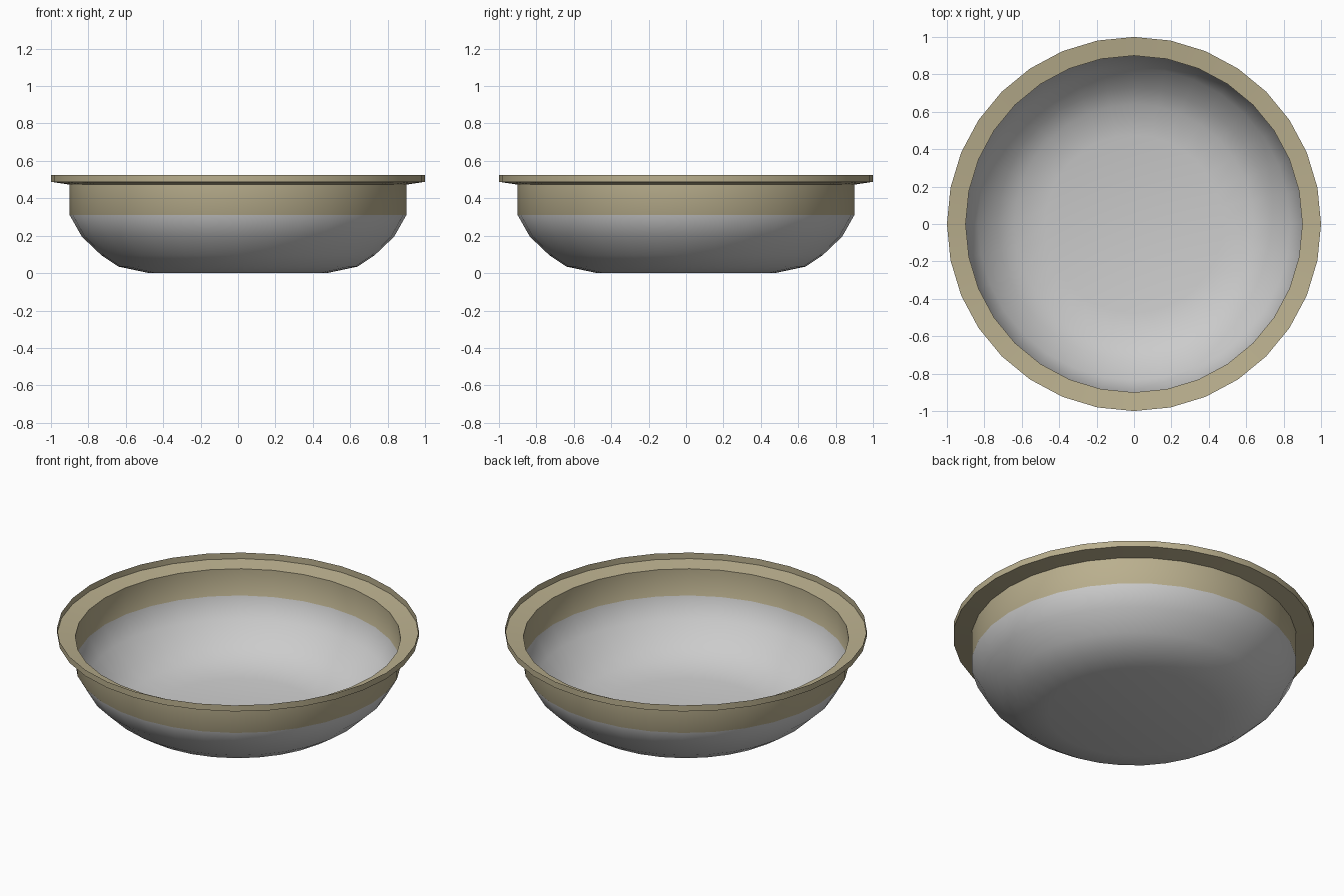
import bpy, bmesh, math

if "Cube" in bpy.data.objects:
    bpy.data.objects.remove(bpy.data.objects["Cube"])

SIDES = 32
# (radius, height) of the thin shell, from the base outwards and up to the lip
PROFILE = [(0.475, 0.0), (0.64, 0.035), (0.73, 0.095), (0.835, 0.195),
           (0.90, 0.31), (0.90, 0.473), (1.0, 0.488), (1.0, 0.525)]
BAND_START = 4  # profile segments from here on are tan


def material(name, color):
    m = bpy.data.materials.new(name)
    m.diffuse_color = (*color, 1)
    m.use_nodes = True
    m.node_tree.nodes["Principled BSDF"].inputs["Base Color"].default_value = m.diffuse_color
    return m


bm = bmesh.new()

# Rings of the lathe
rings = []
for r, z in PROFILE:
    rings.append([bm.verts.new((r * math.cos(a), r * math.sin(a), z))
                  for a in (2 * math.pi * i / SIDES for i in range(SIDES))])

# Base disc
centre = bm.verts.new((0, 0, 0))
for i in range(SIDES):
    bm.faces.new((centre, rings[0][(i + 1) % SIDES], rings[0][i]))

# Bowl wall, tan band, flange and upright lip
for k in range(len(rings) - 1):
    lo, hi = rings[k], rings[k + 1]
    for i in range(SIDES):
        j = (i + 1) % SIDES
        f = bm.faces.new((lo[i], lo[j], hi[j], hi[i]))
        f.material_index = 1 if k >= BAND_START else 0

mesh = bpy.data.meshes.new("basin")
bm.to_mesh(mesh)
bm.free()
mesh.materials.append(material("pale_grey", (0.8, 0.8, 0.8)))
mesh.materials.append(material("tan_rim", (0.49, 0.43, 0.27)))

basin = bpy.data.objects.new("basin", mesh)
bpy.context.collection.objects.link(basin)
bpy.context.view_layer.objects.active = basin
basin.select_set(True)
bpy.ops.object.shade_smooth_by_angle(angle=math.radians(40))
